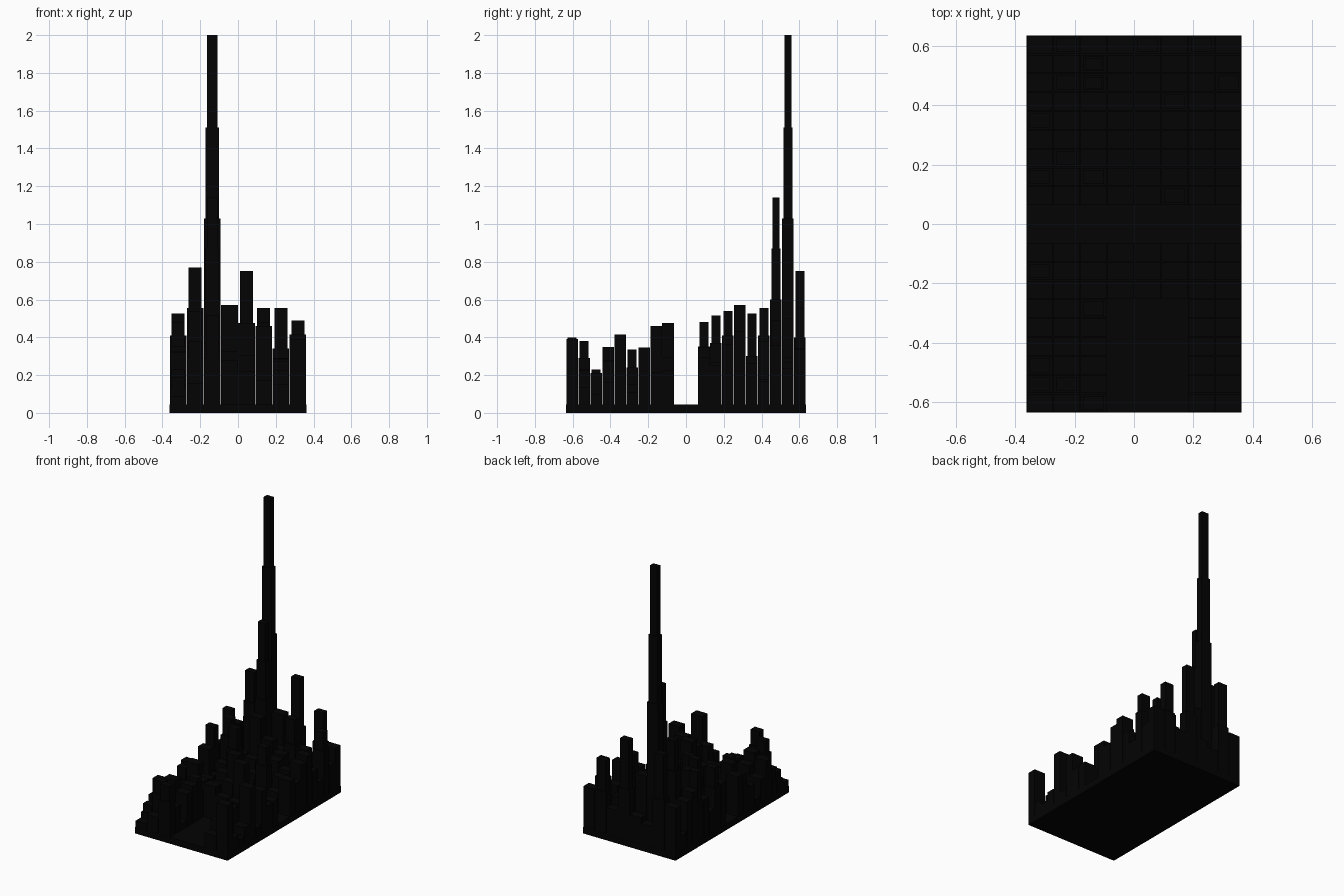
import bpy, bmesh, random
from mathutils import Matrix

if "Cube" in bpy.data.objects:
    bpy.data.objects.remove(bpy.data.objects["Cube"])

random.seed(4)
PX, PY = 0.725 / 8, 1.27 / 20      # plot pitch
LX, LY = 0.088, 0.061              # plot footprint
BASE = 0.045

mat = bpy.data.materials.new("charcoal")
mat.diffuse_color = (0.001, 0.001, 0.001, 1)
mat.use_nodes = True
mat.node_tree.nodes["Principled BSDF"].inputs["Base Color"].default_value = mat.diffuse_color


def box(bm, cx, cy, sx, sy, z0, z1):
    m = Matrix.Translation((cx, cy, (z0 + z1) / 2)) @ Matrix.Diagonal((sx, sy, z1 - z0, 1))
    bmesh.ops.create_cube(bm, size=1, matrix=m)


def finish(bm, name):
    me = bpy.data.meshes.new(name)
    bm.to_mesh(me)
    bm.free()
    me.materials.append(mat)
    ob = bpy.data.objects.new(name, me)
    bpy.context.collection.objects.link(ob)


def building(bm, c, r, tiers):
    """Stack of boxes, each tier narrower than the one below."""
    cx, cy = (c - 3.5) * PX, (r - 9.5) * PY
    z = BASE
    for i, top in enumerate(tiers):
        f = (1, 0.80, 0.62)[i] if len(tiers) == 3 else (1, 0.78)[i]
        box(bm, cx, cy, LX * f, LY * f, z, top)
        z = top


# ground slab
bm = bmesh.new()
box(bm, 0, 0, 0.725, 1.27, 0, BASE)
finish(bm, "ground_slab")

# highest plain block allowed in each row (front to back) and column
row_cap = [0.39, 0.29, 0.21, 0.35, 0.41, 0.24, 0.34, 0.45, 0.47, 0,
           0, 0.39, 0.37, 0.50, 0.55, 0.30, 0.41, 0.55, 0.52, 0.40]
col_cap = [0.41, 0.55, 0.56, 0.56, 0.49, 0.46, 0.345, 0.415]

# landmark buildings: (column, row) -> tier tops
landmarks = {
    (2, 18): (1.03, 1.51, 2.0), (2, 17): (0.60, 0.87, 1.14),
    (1, 17): (0.555, 0.77), (1, 19): (0.40, 0.72), (4, 19): (0.40, 0.75),
    (6, 19): (0.34, 0.555), (0, 19): (0.37,), (3, 18): (0.50,),
    (7, 17): (0.36, 0.49), (0, 16): (0.41,), (5, 16): (0.38, 0.555),
    (0, 15): (0.30, 0.525), (3, 14): (0.57,), (7, 14): (0.40,),
    (1, 13): (0.41, 0.54), (0, 12): (0.34, 0.48), (2, 12): (0.37, 0.515),
    (5, 11): (0.35, 0.48), (4, 8): (0.475,), (5, 7): (0.46,),
    (0, 7): (0.23, 0.31), (7, 6): (0.345,), (2, 5): (0.24, 0.335),
    (7, 4): (0.415,), (1, 3): (0.35,), (0, 3): (0.32,), (1, 2): (0.21,),
    (0, 2): (0.15, 0.23), (0, 1): (0.13, 0.19), (1, 1): (0.29, 0.38),
    (0, 0): (0.09,), (2, 0): (0.29, 0.40), (7, 0): (0.39,),
}

towers, blocks = bmesh.new(), bmesh.new()
for r in range(20):
    if r in (9, 10):                      # wide avenue
        continue
    for c in range(8):
        if r < 6 and 3 <= c <= 5:         # open plaza
            continue
        cap = min(row_cap[r], col_cap[c])
        h = max(0.09, cap * random.uniform(0.35, 0.9))
        tiers = landmarks.get((c, r), (h,))
        building(towers if len(tiers) > 1 else blocks, c, r, tiers)
finish(towers, "stepped_towers")
finish(blocks, "city_blocks")
